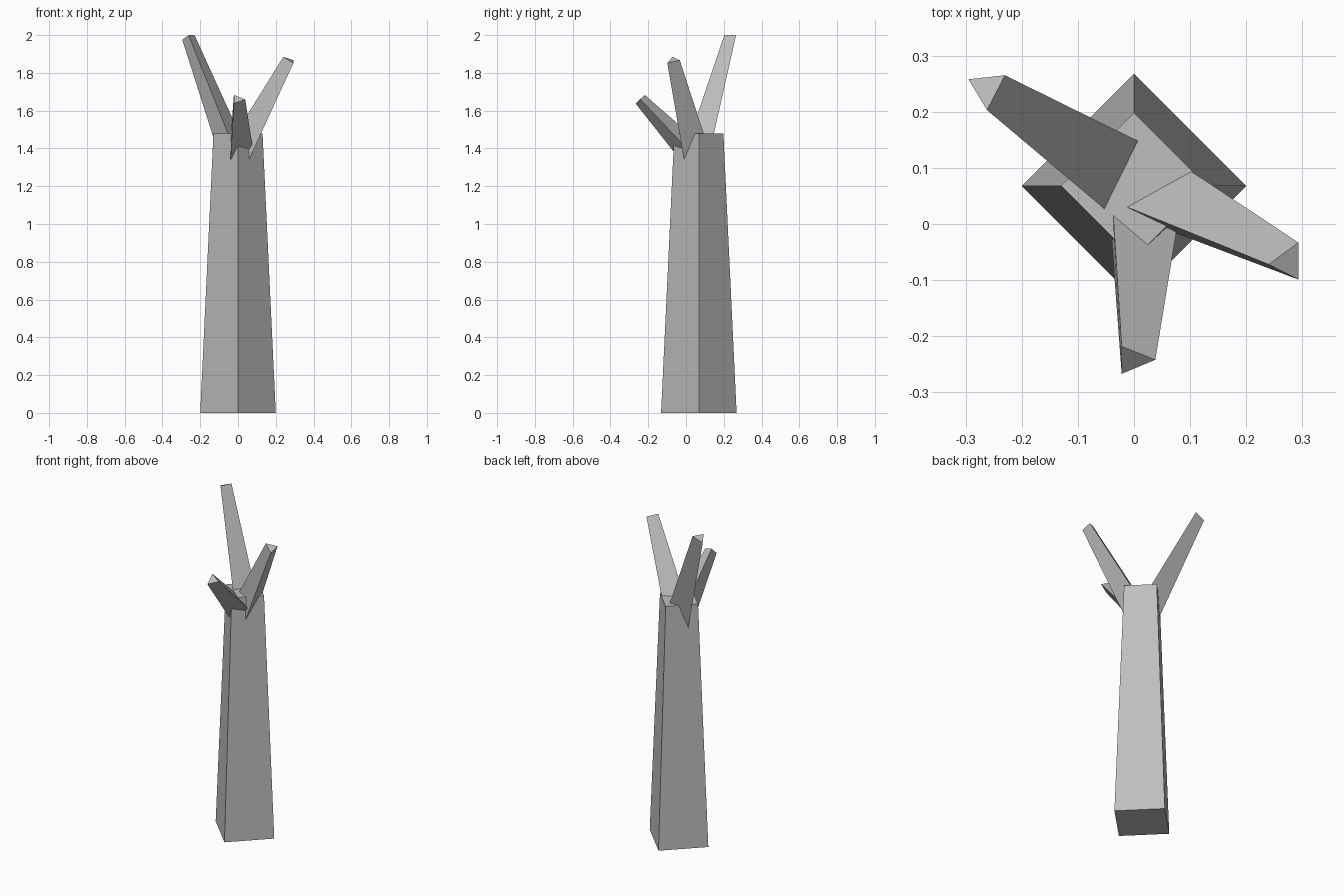
import bpy
import bmesh
import math
from mathutils import Vector

if "Cube" in bpy.data.objects:
    bpy.data.objects.remove(bpy.data.objects["Cube"])

bark = bpy.data.materials.new("grey_bark")
bark.diffuse_color = (0.52, 0.52, 0.52, 1.0)
bark.use_nodes = True
bark.node_tree.nodes["Principled BSDF"].inputs["Base Color"].default_value = bark.diffuse_color


def prism(name, base, tip):
    """Closed tapered solid between two matching rings of points."""
    bm = bmesh.new()
    lower = [bm.verts.new(p) for p in base]
    upper = [bm.verts.new(p) for p in tip]
    n = len(lower)
    bm.faces.new(lower[::-1])
    bm.faces.new(upper)
    for i in range(n):
        j = (i + 1) % n
        bm.faces.new((lower[i], lower[j], upper[j], upper[i]))
    bmesh.ops.recalc_face_normals(bm, faces=bm.faces[:])
    mesh = bpy.data.meshes.new(name)
    bm.to_mesh(mesh)
    bm.free()
    mesh.materials.append(bark)
    obj = bpy.data.objects.new(name, mesh)
    bpy.context.collection.objects.link(obj)
    return obj


def ring(radius, z, sides=4, cy=0.068):
    return [(radius * math.cos(math.tau * i / sides),
             cy + radius * math.sin(math.tau * i / sides), z) for i in range(sides)]


def branch(name, length, edges):
    """Three-sided branch: each edge is a tip corner and a point it passes at the trunk."""
    tip = [Vector(t) for t, _ in edges]
    base = [t + (Vector(p) - t).normalized() * length for t, (_, p) in zip(tip, edges)]
    prism(name, base, tip)


# Four-sided tapering trunk
prism("trunk", ring(0.2, 0.0), ring(0.13, 1.48))

# Tall branch leaning left and back
branch("left_branch", 0.72, [
    ((-0.23, 0.265, 2.0), (0.007, 0.148, 1.48)),
    ((-0.262, 0.203, 2.0), (-0.053, 0.027, 1.48)),
    ((-0.295, 0.258, 1.975), (-0.094, 0.112, 1.345)),
])

# Middle branch leaning right
branch("right_branch", 0.62, [
    ((0.293, -0.033, 1.867), (0.10, 0.095, 1.475)),
    ((0.24, -0.072, 1.885), (-0.012, 0.03, 1.48)),
    ((0.293, -0.099, 1.852), (0.058, -0.01, 1.34)),
])

# Short branch leaning forward
branch("front_branch", 0.42, [
    ((-0.022, -0.218, 1.683), (-0.037, 0.015, 1.48)),
    ((-0.022, -0.267, 1.638), (-0.04, -0.027, 1.335)),
    ((0.038, -0.242, 1.66), (0.08, 0.014, 1.39)),
])
